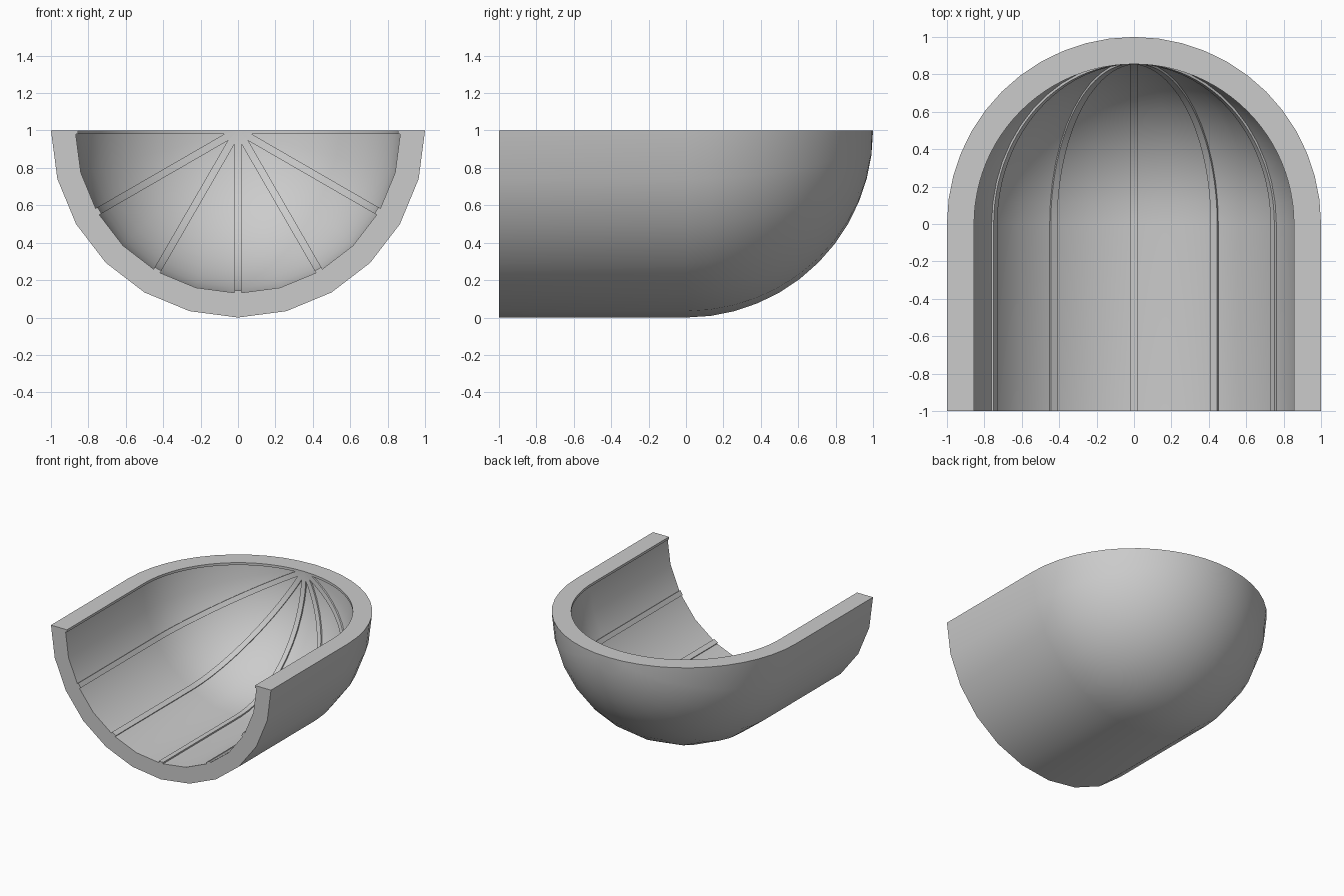
import bpy, bmesh
from math import sin, cos, pi, radians

cube = bpy.data.objects.get("Cube")
if cube:
    bpy.data.objects.remove(cube, do_unlink=True)

OUTER, INNER, RIB_FACE = 1.0, 0.87, 0.855
RIB_HALF = 0.02
RIM_Z = 1.0
SIDES = 12      # facets around the half round
ARC = 12        # steps along the domed end

grey = bpy.data.materials.new("plain grey")
grey.use_nodes = True
colour = (0.6, 0.6, 0.6, 1)
grey.diffuse_color = colour
grey.node_tree.nodes["Principled BSDF"].inputs["Base Color"].default_value = colour


def path(radius, steps):
    """Distance from the axis and y, from the open end to the pole."""
    arc = [i * pi / 2 / steps for i in range(steps)]
    return [(radius, -1)] + [(radius * cos(a), radius * sin(a)) for a in arc] + [(0, radius)]


def finish(bm, name):
    bmesh.ops.recalc_face_normals(bm, faces=bm.faces)
    mesh = bpy.data.meshes.new(name)
    bm.to_mesh(mesh)
    bm.free()
    obj = bpy.data.objects.new(name, mesh)
    bpy.context.collection.objects.link(obj)
    mesh.materials.append(grey)
    bpy.ops.object.select_all(action='DESELECT')
    obj.select_set(True)
    bpy.context.view_layer.objects.active = obj
    bpy.ops.object.shade_smooth_by_angle(angle=radians(30))
    return obj


# Shell: outer and inner half rounds with domed ends, joined along the rim
bm = bmesh.new()
skins = []
for radius in (OUTER, INNER):
    rows = []
    for r, y in path(radius, ARC)[:-1]:
        rows.append([bm.verts.new((r * cos(pi * k / SIDES), y, RIM_Z - r * sin(pi * k / SIDES)))
                     for k in range(SIDES + 1)])
    pole = bm.verts.new((0, radius, RIM_Z))
    for a, b in zip(rows, rows[1:]):
        for k in range(SIDES):
            bm.faces.new((a[k], a[k + 1], b[k + 1], b[k]))
    for k in range(SIDES):
        bm.faces.new((rows[-1][k], rows[-1][k + 1], pole))
    skins.append((rows, pole))
(out_rows, out_pole), (in_rows, in_pole) = skins
for k in range(SIDES):
    bm.faces.new((out_rows[0][k], out_rows[0][k + 1], in_rows[0][k + 1], in_rows[0][k]))
for side in (0, SIDES):
    o = [row[side] for row in out_rows] + [out_pole]
    i = [row[side] for row in in_rows] + [in_pole]
    for n in range(len(o) - 1):
        bm.faces.new((o[n], o[n + 1], i[n + 1], i[n]))
finish(bm, "shell")


# Ribs: even-width strips from the open end to the pole, trimmed at the rim
def make_rib(name, angle):
    bm = bmesh.new()
    c, s = cos(angle), sin(angle)
    rings = []
    inner, buried = path(RIB_FACE, 2 * ARC), path(INNER + 0.03, 2 * ARC)
    for p, q in zip(inner, buried):
        ring = []
        for (r, y), w in ((p, -RIB_HALF), (p, RIB_HALF), (q, RIB_HALF), (q, -RIB_HALF)):
            ring.append(bm.verts.new((r * c - w * s, y, RIM_Z - r * s - w * c)))
        rings.append(ring)
    for a, b in zip(rings, rings[1:]):
        for k in range(4):
            j = (k + 1) % 4
            bm.faces.new((a[k], a[j], b[j], b[k]))
    bm.faces.new(rings[0])
    bm.faces.new(rings[-1])
    cut = bmesh.ops.bisect_plane(bm, geom=bm.verts[:] + bm.edges[:] + bm.faces[:],
                                 plane_co=(0, 0, RIM_Z), plane_no=(0, 0, 1), clear_outer=True)
    edges = [e for e in cut["geom_cut"] if isinstance(e, bmesh.types.BMEdge) and e.is_boundary]
    if edges:
        bmesh.ops.holes_fill(bm, edges=edges)
    finish(bm, name)


names = ("left_rim_rib", "left_upper_rib", "left_lower_rib", "centre_rib",
         "right_lower_rib", "right_upper_rib", "right_rim_rib")
for n, name in enumerate(names):
    make_rib(name, n * pi / 6)
